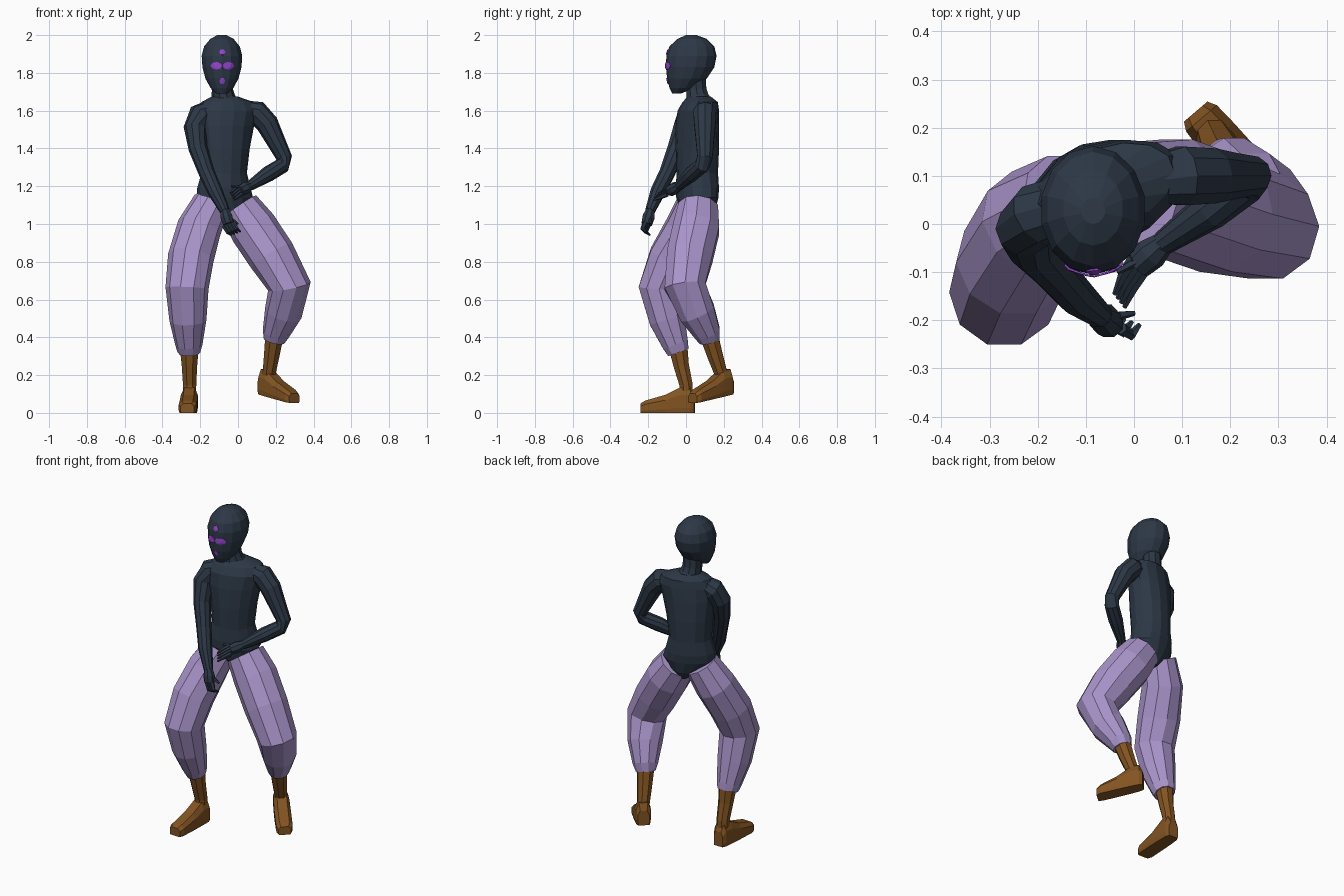
import bpy, bmesh, math
from mathutils import Vector, Matrix
from mathutils.bvhtree import BVHTree


def material(name, rgb):
    m = bpy.data.materials.new(name)
    m.diffuse_color = (*rgb, 1)
    return m


SUIT = material("dark slate", (0.026, 0.040, 0.062))
PANTS = material("lavender", (0.40, 0.30, 0.60))
BOOT = material("brown leather", (0.225, 0.088, 0.016))
MARK = material("violet", (0.29, 0.06, 0.62))


def finish(name, bm, mat):
    bmesh.ops.recalc_face_normals(bm, faces=bm.faces)
    me = bpy.data.meshes.new(name)
    bm.to_mesh(me)
    bm.free()
    me.materials.append(mat)
    ob = bpy.data.objects.new(name, me)
    bpy.context.collection.objects.link(ob)
    return ob


def skin(bm, rings):
    """Bridge equal-length rings of points and cap both ends."""
    loops = [[bm.verts.new(p) for p in r] for r in rings]
    n = len(loops[0])
    for a, b in zip(loops, loops[1:]):
        for i in range(n):
            j = (i + 1) % n
            bm.faces.new((a[i], a[j], b[j], b[i]))
    bm.faces.new(loops[0])
    bm.faces.new(loops[-1])


def add_tube(bm, path, sides=10):
    """Round limb through (x, y, z, radius) points."""
    pts = [Vector(p[:3]) for p in path]
    rings = []
    for i, p in enumerate(pts):
        t = (pts[min(i + 1, len(pts) - 1)] - pts[max(i - 1, 0)]).normalized()
        u = (Vector((0, 1, 0)) - t * t.y).normalized()
        v = t.cross(u)
        r = path[i][3]
        rings.append([p + r * (u * math.cos(a) + v * math.sin(a))
                      for a in (math.tau * (k + 0.5) / sides for k in range(sides))])
    skin(bm, rings)


def tube(name, path, mat, sides=10):
    bm = bmesh.new()
    add_tube(bm, path, sides)
    return finish(name, bm, mat)


def stack(name, rows, mat, yaw=0, sides=14):
    """Stacked ellipses: (z, centre x, centre y, half x, half y)."""
    c, s = math.cos(yaw), math.sin(yaw)
    rings = []
    for z, cx, cy, rx, ry in rows:
        ring = []
        for k in range(sides):
            a = math.tau * (k + 0.5) / sides
            x, y = rx * math.cos(a), ry * math.sin(a)
            ring.append(Vector((cx + x * c - y * s, cy + x * s + y * c, z)))
        rings.append(ring)
    bm = bmesh.new()
    skin(bm, rings)
    return finish(name, bm, mat)


# Torso, twisted so the left shoulder sits further back
stack("torso", [
    (1.02, -0.04, 0.07, 0.035, 0.06), (1.07, -0.05, 0.065, 0.09, 0.09),
    (1.14, -0.07, 0.06, 0.155, 0.105), (1.19, -0.075, 0.06, 0.145, 0.11),
    (1.27, -0.073, 0.06, 0.122, 0.108), (1.40, -0.07, 0.06, 0.135, 0.112),
    (1.52, -0.065, 0.06, 0.155, 0.108), (1.60, -0.055, 0.065, 0.17, 0.10),
    (1.645, -0.055, 0.075, 0.145, 0.085), (1.675, -0.07, 0.07, 0.07, 0.06)],
    SUIT, math.radians(20))
tube("neck", [(-0.07, 0.07, 1.62, 0.085), (-0.078, 0.06, 1.675, 0.062),
              (-0.083, 0.055, 1.71, 0.056), (-0.085, 0.05, 1.78, 0.056)], SUIT)

# Head: (z, half width, front y, back y)
head_rows = [(1.69, 0.03, -0.072, -0.03), (1.72, 0.062, -0.087, 0.05),
             (1.77, 0.09, -0.10, 0.11), (1.83, 0.106, -0.106, 0.150),
             (1.89, 0.11, -0.104, 0.162), (1.94, 0.097, -0.088, 0.15),
             (1.98, 0.063, -0.045, 0.11), (2.0, 0.025, 0.0, 0.055)]
head = stack("head", [(z, -0.085, (f + b) / 2, w, (b - f) / 2)
                      for z, w, f, b in head_rows], SUIT, sides=14)

# Painted face marks: thin plates laid on the front of the head
hb = bmesh.new()
hb.from_mesh(head.data)
tree = BVHTree.FromBMesh(hb)
hb.free()


def mark(name, cx, cz, rx, rz, sides):
    def on_face(x, z):
        hit = tree.ray_cast(Vector((x, -1, z)), Vector((0, 1, 0)))[0]
        return Vector((x, hit.y - 0.004, z))
    bm = bmesh.new()
    mid = bm.verts.new(on_face(cx, cz))
    rings = [[bm.verts.new(on_face(cx + rx * f * math.cos(math.tau * k / sides),
                                   cz + rz * f * math.sin(math.tau * k / sides)))
              for k in range(sides)] for f in (0.5, 1)]
    a, b = rings
    for i in range(sides):
        j = (i + 1) % sides
        bm.faces.new((mid, a[i], a[j]))
        bm.faces.new((a[i], b[i], b[j], a[j]))
    ob = finish(name, bm, MARK)
    mod = ob.modifiers.new("thickness", 'SOLIDIFY')
    mod.thickness = 0.004
    mod.offset = 0


for side, x in (("right", -0.113), ("left", -0.053)):
    mark(side + "_eye", x, 1.838, 0.031, 0.02, 8)
mark("forehead_dot", -0.083, 1.91, 0.016, 0.016, 6)
mark("mouth_mark", -0.083, 1.757, 0.015, 0.018, 6)

# Arms
tube("right_arm", [(-0.15, 0.04, 1.595, 0.06), (-0.20, 0.02, 1.575, 0.066),
                   (-0.228, -0.01, 1.51, 0.06), (-0.212, -0.05, 1.40, 0.05),
                   (-0.165, -0.10, 1.27, 0.043), (-0.12, -0.15, 1.17, 0.04),
                   (-0.07, -0.19, 1.07, 0.027)], SUIT)
tube("left_arm", [(0.03, 0.09, 1.605, 0.05), (0.10, 0.10, 1.59, 0.064),
                  (0.155, 0.10, 1.53, 0.06), (0.20, 0.10, 1.44, 0.05),
                  (0.245, 0.10, 1.35, 0.042), (0.235, 0.085, 1.31, 0.042),
                  (0.16, 0.03, 1.265, 0.042), (0.06, -0.04, 1.20, 0.026)], SUIT)


def hand(name, wrist, palm, mid, tip, spread, thumb):
    """Palm with four fingers fanned along the spread vector, and a thumb."""
    w, p, m, t, s, th = map(Vector, (wrist, palm, mid, tip, spread, thumb))
    bm = bmesh.new()
    add_tube(bm, [(*w, 0.024), (*w.lerp(p, 0.5), 0.034), (*p, 0.030)], 8)
    for k in (-1.5, -0.5, 0.5, 1.5):
        add_tube(bm, [(*(p + s * k), 0.013), (*(m + s * k), 0.011),
                      (*(t + s * k), 0.005)], 5)
    add_tube(bm, [(*w.lerp(p, 0.4), 0.014), (*th, 0.006)], 5)
    finish(name, bm, SUIT)


hand("right_hand", (-0.072, -0.188, 1.075), (-0.05, -0.208, 1.00),
     (-0.03, -0.222, 0.965), (-0.012, -0.20, 0.95), (0.016, -0.006, 0.006),
     (0.0, -0.185, 1.0))
hand("left_hand", (0.062, -0.038, 1.202), (0.01, -0.085, 1.175),
     (-0.012, -0.12, 1.16), (-0.03, -0.16, 1.145), (-0.007, 0.009, 0.012),
     (-0.035, -0.10, 1.20))

# Baggy trouser legs
tube("right_trouser_leg", [
    (-0.14, 0.05, 1.11, 0.10), (-0.205, 0.005, 0.98, 0.118),
    (-0.25, -0.08, 0.82, 0.122), (-0.27, -0.142, 0.66, 0.114),
    (-0.265, -0.10, 0.49, 0.098), (-0.26, -0.055, 0.36, 0.072),
    (-0.26, -0.04, 0.32, 0.06)], PANTS)
tube("left_trouser_leg", [
    (0.005, 0.065, 1.09, 0.11), (0.08, 0.055, 0.98, 0.128),
    (0.18, 0.02, 0.83, 0.127), (0.272, -0.005, 0.67, 0.115),
    (0.24, 0.06, 0.53, 0.10), (0.20, 0.115, 0.42, 0.072),
    (0.19, 0.125, 0.38, 0.056)], PANTS)


# Boots: shaft plus wedge-shaped foot in one object
def boot(name, shaft, ankle, heading, slope, length):
    bm = bmesh.new()
    add_tube(bm, shaft, 8)
    fwd = Vector((heading[0], heading[1], 0)).normalized()
    out = fwd.cross(Vector((0, 0, 1)))
    rings = []
    for d, w, h in [(-0.045, 0.032, 0.09), (-0.025, 0.042, 0.135), (0.03, 0.045, 0.135),
                    (0.11, 0.047, 0.095), (0.215, 0.047, 0.065), (0.24, 0.036, 0.05)]:
        d *= length
        base = Vector(ankle) + fwd * d + Vector((0, 0, -slope * d))
        rings.append([base + out * x * w + Vector((0, 0, z * h)) for x, z in
                      ((-0.9, 0), (0.9, 0), (1, 0.2), (1, 0.7), (0.6, 1),
                       (-0.6, 1), (-1, 0.7), (-1, 0.2))])
    skin(bm, rings)
    finish(name, bm, BOOT)


boot("right_boot", [(-0.258, -0.042, 0.35, 0.054), (-0.257, -0.025, 0.25, 0.044),
                    (-0.256, 0.0, 0.15, 0.038), (-0.258, 0.002, 0.07, 0.038)],
     (-0.256, 0.0, 0), (-0.05, -1), 0, 1.0)
boot("left_boot", [(0.193, 0.122, 0.41, 0.052), (0.178, 0.155, 0.30, 0.044),
                   (0.163, 0.188, 0.20, 0.036), (0.155, 0.20, 0.14, 0.036)],
     (0.155, 0.202, 0.092), (0.65, -0.76), 0.18, 0.92)
